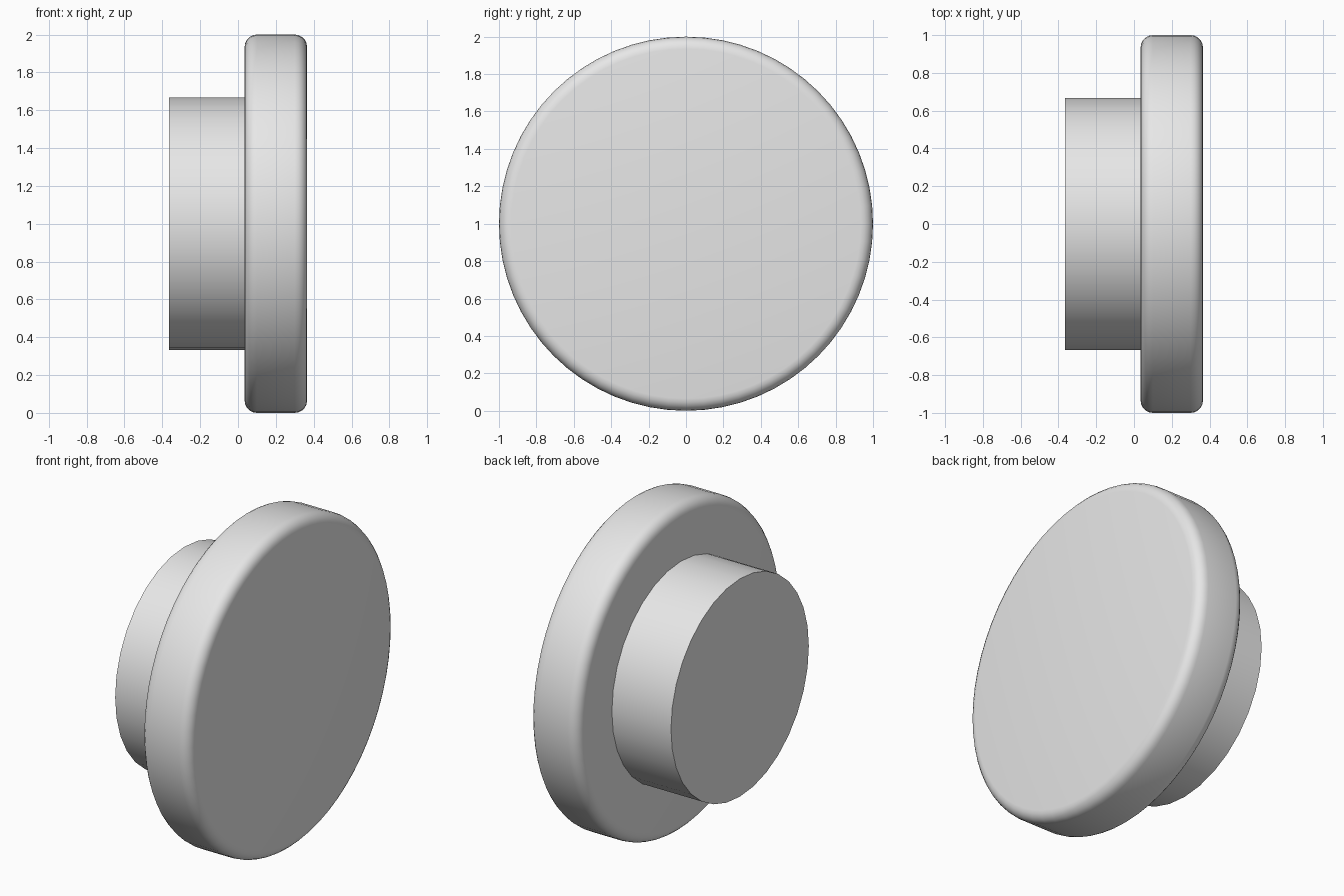
import bpy
import math

cube = bpy.data.objects.get("Cube")
if cube:
    bpy.data.objects.remove(cube, do_unlink=True)

# Single plain grey for the whole knob
grey = bpy.data.materials.new("light_grey")
grey.use_nodes = True
colour = (0.8, 0.8, 0.8, 1)
grey.diffuse_color = colour
grey.node_tree.nodes["Principled BSDF"].inputs["Base Color"].default_value = colour


def disc(name, x_min, x_max, radius, sides, bevel=0):
    """Cylinder lying along x, optionally with rounded rims."""
    bpy.ops.mesh.primitive_cylinder_add(
        vertices=sides, radius=radius, depth=x_max - x_min,
        location=((x_min + x_max) / 2, 0, 1), rotation=(0, math.pi / 2, 0))
    obj = bpy.context.object
    obj.name = name
    obj.data.materials.append(grey)
    bpy.ops.object.transform_apply(location=False, rotation=True, scale=True)
    if bevel:
        mod = obj.modifiers.new("rounded_rim", 'BEVEL')
        mod.width = bevel
        mod.segments = 5
        mod.limit_method = 'ANGLE'
        mod.angle_limit = math.radians(40)
        bpy.ops.object.modifier_apply(modifier=mod.name)
    bpy.ops.object.shade_smooth_by_angle(angle=math.radians(30))
    return obj


# Wide rounded cap and the narrower sharp-edged stem behind it
disc("knob_cap", 0.035, 0.365, 1, 64, bevel=0.065)
disc("knob_stem", -0.365, 0.035, 0.667, 32)
